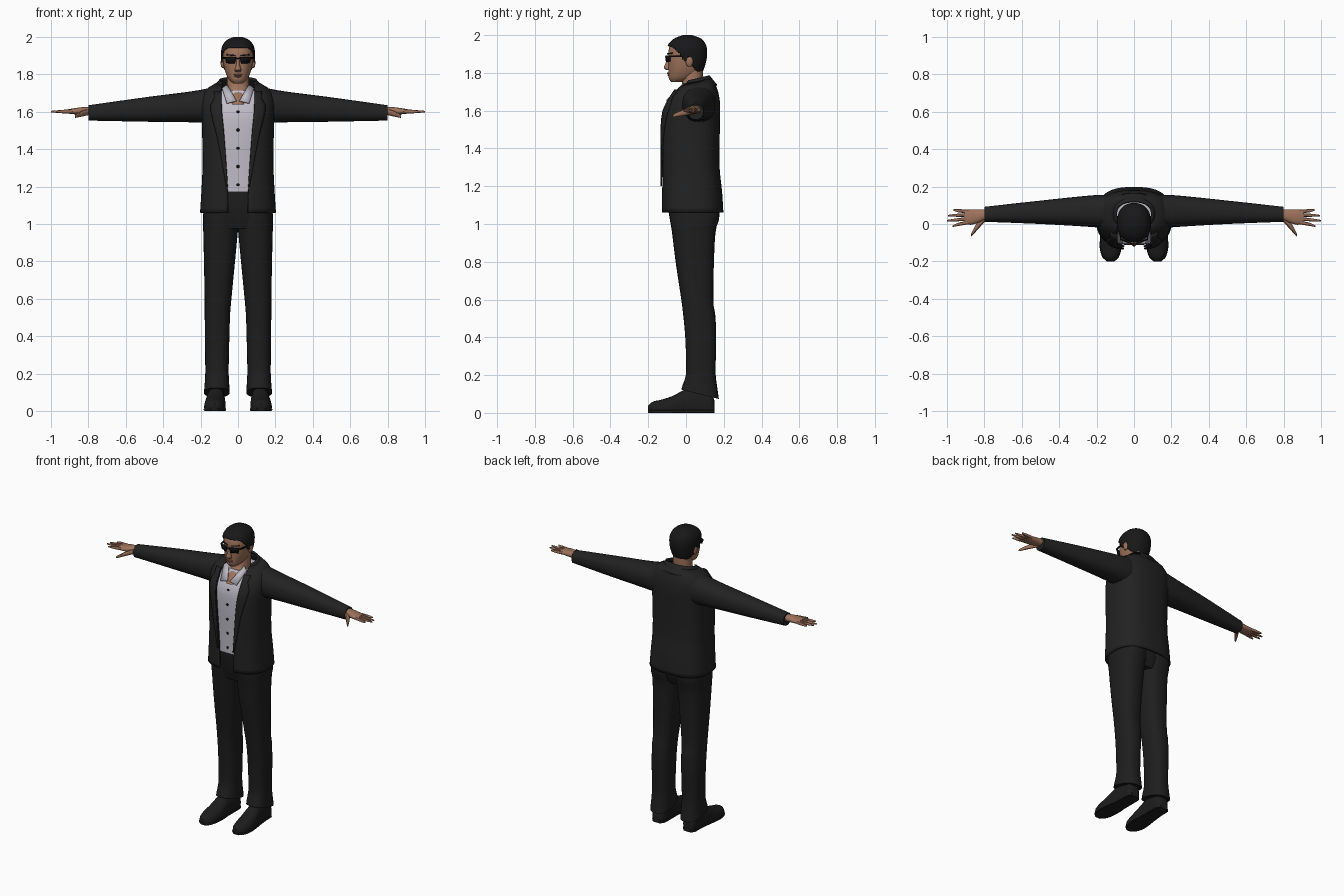
import bpy
import bmesh
import math
from mathutils import Vector

cube = bpy.data.objects.get("Cube")
if cube:
    bpy.data.objects.remove(cube, do_unlink=True)
parts = []


def material(name, r, g, b):
    m = bpy.data.materials.new(name)
    m.use_nodes = True
    m.diffuse_color = (r, g, b, 1)
    m.node_tree.nodes["Principled BSDF"].inputs["Base Color"].default_value = (r, g, b, 1)
    return m


suit = material("suit_black", .016, .016, .016)
cloth = material("trouser_black", .013, .013, .013)
leather = material("shoe_black", .012, .012, .012)
hair_mat = material("hair_black", .009, .009, .01)
skin_mat = material("skin", .34, .17, .105)
lip_mat = material("lips", .25, .105, .075)
white = material("shirt_white", .52, .5, .57)
gloss = material("glasses_black", .005, .005, .006)


def at(levels, v):
    """Smoothly interpolate the columns of a table at value v."""
    v = min(max(v, levels[0][0]), levels[-1][0])
    i = 0
    while i < len(levels) - 2 and levels[i + 1][0] < v:
        i += 1
    h = levels[i + 1][0] - levels[i][0]
    t = (v - levels[i][0]) / h

    def slope(k, c):
        a, b = levels[max(k - 1, 0)], levels[min(k + 1, len(levels) - 1)]
        return (b[c] - a[c]) / (b[0] - a[0]) * h

    out = []
    for c in range(1, len(levels[0])):
        p, q, m, n = levels[i][c], levels[i + 1][c], slope(i, c), slope(i + 1, c)
        out.append(p + t * m + t * t * (3 * (q - p) - 2 * m - n) + t ** 3 * (2 * (p - q) + m + n))
    return out


def section(a0, a1, b0, b1, gap, p, n):
    """Rounded-box outline, optionally open by +-gap at its low b side."""
    ra, rb = (a1 - a0) / 2, (b1 - b0) / 2
    start = math.asin(min(gap / ra, .99) ** (p / 2)) if gap else 0
    pts = []
    for k in range(n + (1 if gap else 0)):
        t = start + (2 * math.pi - 2 * start) * k / n
        s, c = math.sin(t), math.cos(t)
        pts.append(((a0 + a1) / 2 + ra * math.copysign(abs(s) ** (2 / p), s),
                    (b0 + b1) / 2 - rb * math.copysign(abs(c) ** (2 / p), c)))
    return pts


def skin(name, rows, mat, closed=True, caps=True, thick=0, keep=None):
    """Join rows of points into a surface."""
    bm = bmesh.new()
    vs = [[bm.verts.new(p) for p in row] for row in rows]
    n = len(rows[0])
    for r, s in zip(vs, vs[1:]):
        for k in range(n if closed else n - 1):
            j = (k + 1) % n
            bm.faces.new((r[k], r[j], s[j], s[k]))
    if caps:
        bm.faces.new(vs[0])
        bm.faces.new(vs[-1])
    bmesh.ops.recalc_face_normals(bm, faces=bm.faces)
    if keep:
        drop = [f for f in bm.faces if not keep(f.calc_center_median())]
        bmesh.ops.delete(bm, geom=drop, context="FACES")
    me = bpy.data.meshes.new(name)
    bm.to_mesh(me)
    bm.free()
    me.materials.append(mat)
    ob = bpy.data.objects.new(name, me)
    bpy.context.collection.objects.link(ob)
    if thick:
        mod = ob.modifiers.new("thickness", "SOLIDIFY")
        mod.thickness, mod.offset = thick, 0
    parts.append(ob)
    return ob


def loft(name, levels, axis, mat, side=1, p=2.3, n=28, steps=16, floor=-1, **kw):
    """Sweep sections along an axis; columns: v, a0, a1, b0, b1, gap, tilt."""
    rows = []
    for k in range(steps + 1):
        v = levels[0][0] + (levels[-1][0] - levels[0][0]) * k / steps
        a0, a1, b0, b1, gap, tilt = (at(levels, v) + [0, 0])[:6]
        row = []
        for a, b in section(a0, a1, b0, b1, gap, p, n):
            xyz = {"x": (v, a, b), "y": (a, v, b), "z": (a, b, v + tilt * (b - .05))}[axis]
            row.append((side * xyz[0], xyz[1], max(xyz[2], floor)))
        rows.append(row)
    return skin(name, rows, mat, **kw)


def sym(levels):
    return [(v, -w, w, *rest) for v, w, *rest in levels]


def plate(name, pts, mat, thick=.006):
    return skin(name, [pts[:2], pts[3:1:-1]], mat, closed=False, caps=False, thick=thick)


def blob(name, centre, size, mat):
    x, y, z = size
    c = Vector(centre)
    rows = []
    for k in range(1, 10):
        a = math.pi * k / 10
        rows.append([c + Vector((x * math.sin(a) * math.cos(b), y * math.sin(a) * math.sin(b),
                                 z * math.cos(a))) for b in [math.pi * j / 8 for j in range(16)]])
    return skin(name, rows, mat)


# Jacket body, open down the front
torso = sym([(1.06, .197, -.122, .192, .052, 0), (1.17, .19, -.122, .185, .055, 0),
             (1.3, .184, -.122, .172, .063, 0), (1.5, .186, -.124, .173, .078, 0),
             (1.6, .19, -.115, .175, .088, 0), (1.66, .19, -.085, .172, .09, 0),
             (1.715, .166, -.05, .158, .09, .05), (1.75, .105, -.02, .13, .085, .2)])
loft("jacket_body", torso, "z", suit, p=2.7, n=48, steps=26, closed=False, caps=False, thick=.012)
loft("jacket_collar", sym([(1.715, .125, -.058, .162, .1, .15), (1.74, .114, -.035, .14, .092, .2),
                           (1.766, .095, -.015, .12, .084, .25)]),
     "z", suit, n=40, steps=6, closed=False, caps=False, thick=.012)

# Shirt, a little inside the jacket
shirt = [(z, a + .013, b - .013, c + .011, d - .013) for z, a, b, c, d, *_ in torso[1:7]]
loft("shirt", shirt, "z", white, p=2.7, n=48, steps=18)
for i in range(5):
    z = 1.21 + i * .0975
    blob("shirt_button", (0, at(shirt, z)[2] - .002, z), (.008, .005, .008), gloss)


def chest(x, z, out):
    a0, w, y0, y1 = at(torso, z)[:4]
    r = (y1 - y0) / 2
    return (y0 + y1) / 2 - r * max(1 - abs(x / w) ** 2.7, 0) ** (1 / 2.7) - out


lapel_edge = [(1.2, .062), (1.45, .108), (1.63, .148), (1.655, .125), (1.71, .128)]
for label, side in (("left", 1), ("right", -1)):
    # Lapel and shirt collar
    rows = []
    for k in range(15):
        z = 1.2 + k * .51 / 14
        inner, outer = at(torso, z)[4] - .002, at(lapel_edge, z)[0]
        rows.append([(side * x, chest(x, z, .012), z)
                     for x in [inner + (outer - inner) * j / 4 for j in range(5)]])
    skin(label + "_lapel", rows, suit, closed=False, caps=False, thick=.008)
    plate(label + "_shirt_collar", [(side * x, y, z) for x, y, z in
          ((.008, -.1, 1.658), (.06, -.102, 1.645), (.085, -.03, 1.725), (.057, -.012, 1.745))], white)

    # Sleeve
    loft(label + "_sleeve", [(.09, -.03, .155, 1.53, 1.745), (.2, -.018, .155, 1.542, 1.717),
                             (.5, 0, .125, 1.547, 1.677), (.8, .012, .092, 1.553, 1.635)],
         "x", suit, side, steps=18)

    # Hand, fingers and thumb
    loft(label + "_palm", [(.78, .03, .078, 1.583, 1.627), (.83, .008, .078, 1.584, 1.625),
                           (.87, -.004, .078, 1.586, 1.62), (.905, .0, .076, 1.59, 1.614)],
         "x", skin_mat, side, n=16, steps=8)
    for finger, y, tip_y, tip in (("index", .008, -.012, .97), ("middle", .028, .018, 1),
                                  ("ring", .049, .045, .995), ("little", .067, .075, .965)):
        mid = (y + tip_y) / 2
        loft(label + "_" + finger + "_finger",
             [(.885, y - .01, y + .01, 1.591, 1.613), (.94, mid - .009, mid + .009, 1.592, 1.61),
              (tip, tip_y - .004, tip_y + .004, 1.597, 1.605)], "x", skin_mat, side, n=10, steps=6)
    loft(label + "_thumb", [(.8, .01, .045, 1.582, 1.615), (.84, -.035, .005, 1.573, 1.602),
                            (.872, -.07, -.055, 1.567, 1.583)], "x", skin_mat, side, n=12, steps=6)

    # Trouser leg with tilted hem
    loft(label + "_trouser_leg",
         [(.105, .045, .182, -.025, .174, 0, -.25), (.15, .047, .178, -.015, .165, 0, -.1),
          (.2, .05, .175, 0, .157, 0, 0), (.4, .046, .177, -.004, .16, 0, 0),
          (.52, .042, .178, -.015, .155, 0, 0), (.58, .037, .178, -.022, .145, 0, 0),
          (.8, .016, .182, -.055, .148, 0, 0), (.97, .0, .186, -.076, .158, 0, 0),
          (1.04, -.005, .187, -.088, .178, 0, 0), (1.15, -.01, .175, -.09, .165, 0, 0)],
         "z", cloth, side, p=2.5, steps=32)

    # Shoe and sole
    upper = [(-.2, .108, .142, -.02, .038), (-.18, .085, .165, -.03, .058), (-.13, .07, .18, -.03, .07),
             (-.07, .066, .178, -.03, .09), (0, .07, .168, -.03, .125), (.08, .07, .16, -.03, .13),
             (.135, .074, .158, -.03, .11), (.152, .09, .142, -.02, .06)]
    loft(label + "_shoe", upper, "y", leather, side, steps=24, floor=0)
    loft(label + "_shoe_sole", [(y, a - .003, b + .003, 0, .016) for y, a, b, *_ in upper],
         "y", leather, side, p=6, n=16, steps=20)

    # Ear, eyebrow and sunglasses
    blob(label + "_ear", (side * .082, .018, 1.862), (.011, .02, .03), skin_mat)
    lens = ((.009, -.107, 1.893), (.07, -.084, 1.893), (.062, -.084, 1.86), (.018, -.104, 1.858))
    plate(label + "_lens", [(side * x, y, z) for x, y, z in lens], gloss)
    arm = ((.07, -.085, 1.893), (.088, .015, 1.889), (.088, .015, 1.883), (.07, -.085, 1.883))
    plate(label + "_glasses_arm", [(side * x, y, z) for x, y, z in arm], gloss)
    brow = ((.014, -.097, 1.904), (.06, -.072, 1.908), (.06, -.072, 1.902), (.014, -.097, 1.897))
    plate(label + "_eyebrow", [(side * x, y, z) for x, y, z in brow], hair_mat)

plate("glasses_bridge", [(x, -.107, z) for x, z in
      ((-.012, 1.888), (.012, 1.888), (.012, 1.882), (-.012, 1.882))], gloss)

# Hips joining the two legs
loft("trouser_hips", sym([(.975, .15, -.07, .14), (1.04, .18, -.088, .165),
                          (1.12, .176, -.1, .165), (1.2, .17, -.104, .16)]), "z", cloth, p=2.6)

# Neck running down into the open shirt
loft("neck", sym([(1.64, .045, -.104, .08), (1.68, .058, -.072, .085), (1.73, .06, -.025, .087),
                  (1.82, .058, -.02, .09)]), "z", skin_mat)

# Head
head = sym([(1.752, .026, -.078, -.02), (1.768, .045, -.09, .03), (1.8, .063, -.093, .075),
            (1.84, .075, -.094, .092), (1.88, .08, -.094, .1), (1.92, .08, -.092, .1),
            (1.95, .071, -.08, .09), (1.975, .05, -.05, .066), (1.99, .016, -.01, .025)])
loft("head", head, "z", skin_mat, n=40, steps=30)
loft("nose", sym([(1.814, .015, -.102, -.07), (1.824, .018, -.117, -.07),
                  (1.85, .01, -.109, -.07), (1.89, .007, -.097, -.07)]), "z", skin_mat, n=16, steps=8)
blob("upper_lip", (0, -.092, 1.798), (.024, .009, .005), lip_mat)
blob("lower_lip", (0, -.09, 1.789), (.02, .009, .005), lip_mat)

# Short hair, trimmed along a hairline that drops from forehead to nape
hairline = [(-.11, 1.945), (-.07, 1.937), (-.045, 1.915), (-.025, 1.89), (-.01, 1.862), (.02, 1.862),
            (.04, 1.83), (.07, 1.802), (.12, 1.79)]
shell = [(z + .007, a - .007, b + .007, c - .006, d + .008) for z, a, b, c, d in head]
loft("hair", shell, "z", hair_mat, n=64, steps=60, thick=.006,
     keep=lambda c: c.z > at(hairline, c.y)[0])

# Smooth shading with sharp edges kept
bpy.ops.object.select_all(action="DESELECT")
for ob in parts:
    ob.select_set(True)
bpy.context.view_layer.objects.active = parts[0]
bpy.ops.object.shade_smooth_by_angle(angle=math.radians(40))
